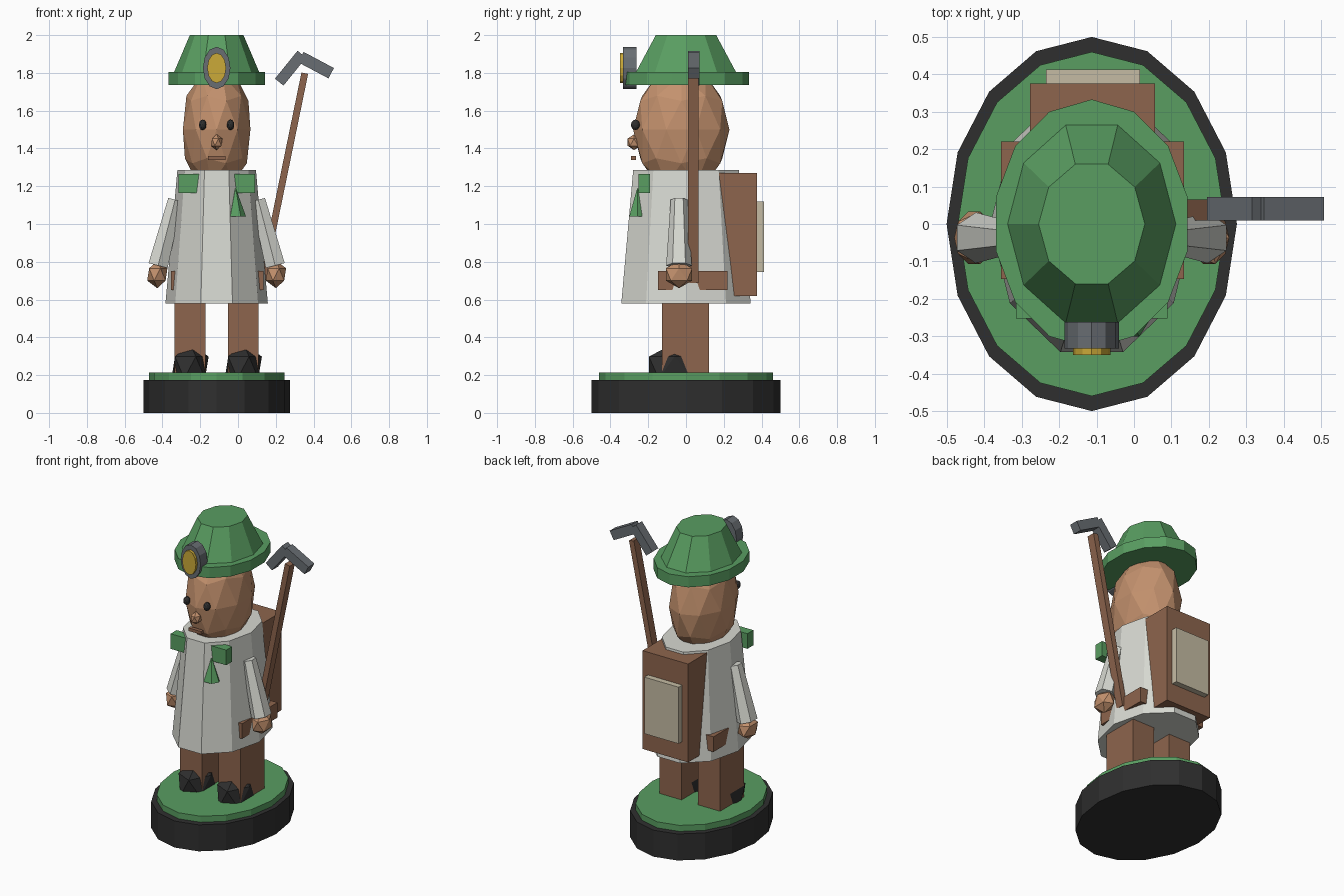
import bpy, bmesh, math
from mathutils import Matrix, Vector

if "Cube" in bpy.data.objects:
    bpy.data.objects.remove(bpy.data.objects["Cube"], do_unlink=True)

CX = -0.113  # centre line of the figure


def colour(name, r, g, b):
    m = bpy.data.materials.new(name)
    m.use_nodes = True
    m.diffuse_color = (r, g, b, 1)
    m.node_tree.nodes["Principled BSDF"].inputs["Base Color"].default_value = (r, g, b, 1)
    return m


GREEN = colour("green", 0.10, 0.34, 0.12)
BROWN = colour("brown", 0.27, 0.13, 0.075)
SKIN = colour("skin", 0.55, 0.285, 0.155)
WHITE = colour("off_white", 0.68, 0.69, 0.64)
BLACK = colour("black", 0.028, 0.028, 0.028)
STEEL = colour("steel", 0.14, 0.155, 0.17)
GOLD = colour("gold", 0.60, 0.40, 0.04)
CREAM = colour("cream", 0.56, 0.50, 0.37)


def finish(name, bm, mat, matrix=Matrix()):
    bm.transform(matrix)
    bmesh.ops.recalc_face_normals(bm, faces=bm.faces)
    mesh = bpy.data.meshes.new(name)
    bm.to_mesh(mesh)
    bm.free()
    mesh.materials.append(mat)
    ob = bpy.data.objects.new(name, mesh)
    bpy.context.collection.objects.link(ob)
    return ob


def box(name, mat, lo, hi, spin=0):
    """Box between two corners, turned about y by spin degrees."""
    lo, hi = Vector(lo), Vector(hi)
    bm = bmesh.new()
    bmesh.ops.create_cube(bm, size=1)
    return finish(name, bm, mat, Matrix.Translation((lo + hi) / 2)
                  @ Matrix.Rotation(math.radians(spin), 4, 'Y')
                  @ Matrix.Diagonal((*(hi - lo), 1)))


def ball(name, mat, centre, radii, detail=1):
    bm = bmesh.new()
    bmesh.ops.create_icosphere(bm, subdivisions=detail, radius=1)
    return finish(name, bm, mat, Matrix.Translation(centre) @ Matrix.Diagonal((*radii, 1)))


def loft(name, mat, sides, rings, turn=0, matrix=Matrix()):
    """Capped loft through elliptical rings (x, y, z, rx, ry)."""
    bm = bmesh.new()
    loops = []
    for x, y, z, rx, ry in rings:
        angles = [math.tau * i / sides + math.radians(turn) for i in range(sides)]
        loops.append([bm.verts.new((x + rx * math.cos(a), y + ry * math.sin(a), z)) for a in angles])
    for a, b in zip(loops, loops[1:]):
        for i in range(sides):
            j = (i + 1) % sides
            bm.faces.new((a[i], a[j], b[j], b[i]))
    bm.faces.new(loops[0][::-1])
    bm.faces.new(loops[-1])
    return finish(name, bm, mat, matrix)


def column(name, mat, sides, z0, z1, r0, r1, turn=0):
    return loft(name, mat, sides, [(CX, 0, z0, *r0), (CX, 0, z1, *r1)], turn)


# Stand
column("stand", BLACK, 16, 0, 0.175, (0.388, 0.5), (0.388, 0.5))
column("grass_top", GREEN, 16, 0.175, 0.215, (0.358, 0.46), (0.358, 0.46))

# Coat, belt pouch and backpack
column("coat", WHITE, 10, 0.58, 1.285, (0.271, 0.36), (0.208, 0.294))
box("belt_pouch", BROWN, (-0.355, -0.147, 0.65), (0.134, 0.22, 0.75))
box("backpack", BROWN, (-0.278, 0.12, 0.62), (0.056, 0.375, 1.27))
box("backpack_panel", CREAM, (-0.235, 0.37, 0.746), (0.016, 0.413, 1.12))

# Paired parts
for side, s in (("left", 1), ("right", -1)):
    def at(x):
        return CX + s * x

    leg = sorted((at(0.06), at(0.222)))
    box(side + "_leg", BROWN, (leg[0], -0.127, 0.21), (leg[1], 0.122, 0.62))
    ball(side + "_shoe", BLACK, (at(0.141), -0.06, 0.24), (0.11, 0.16, 0.13))

    # The arm ends are cut square to its slope
    tilt = Matrix.Rotation(s * math.radians(-14.5), 4, 'Y')
    place = Matrix.Translation((at(0.31), -0.037, 0.78))
    loft(side + "_arm", WHITE, 6, [(0, 0, 0, 0.06, 0.068), (0, 0, 0.36, 0.043, 0.044)],
         30, place @ tilt)
    ball(side + "_hand", SKIN, (at(0.314), -0.037, 0.733), (0.06, 0.082, 0.073))

    lapel = sorted((at(0.04), at(0.203)))
    box(side + "_lapel", GREEN, (lapel[0], -0.252, 1.165), (lapel[1], -0.19, 1.265))
    ball(side + "_eye", BLACK, (at(0.074), -0.268, 1.525), (0.02, 0.024, 0.028), 2)

# Tie
loft("tie", GREEN, 6, [(-0.013, -0.257, 1.04, 0.055, 0.05), (-0.013, -0.257, 1.188, 0.002, 0.002)])

# Head and face
ball("head", SKIN, (CX, -0.025, 1.5), (0.188, 0.255, 0.34), 2)
ball("nose", SKIN, (CX, -0.275, 1.433), (0.034, 0.04, 0.042))
box("mouth", BROWN, (-0.16, -0.29, 1.34), (-0.066, -0.265, 1.36))

# Hat
column("hat_brim", GREEN, 14, 1.735, 1.805, (0.262, 0.333), (0.262, 0.333), 90)
column("hat_crown", GREEN, 10, 1.805, 2.0, (0.225, 0.278), (0.142, 0.168))

# Lamp, facing forward
forward = Matrix.Translation((CX, 0, 1.826)) @ Matrix.Rotation(math.radians(90), 4, 'X')
loft("lamp_housing", STEEL, 12, [(0, 0, 0.262, 0.073, 0.112), (0, 0, 0.333, 0.073, 0.112)], 0, forward)
loft("lamp_glass", GOLD, 12, [(0, 0, 0.32, 0.05, 0.08), (0, 0, 0.35, 0.05, 0.08)], 0, forward)

# Pickaxe
box("pick_handle", BROWN, (0.222, 0.01, 0.68), (0.258, 0.065, 1.81), 11.6)
box("pick_short_blade", STEEL, (0.183, 0.01, 1.796), (0.373, 0.072, 1.854), -51)
box("pick_long_blade", STEEL, (0.322, 0.01, 1.81), (0.504, 0.072, 1.872), 28)
